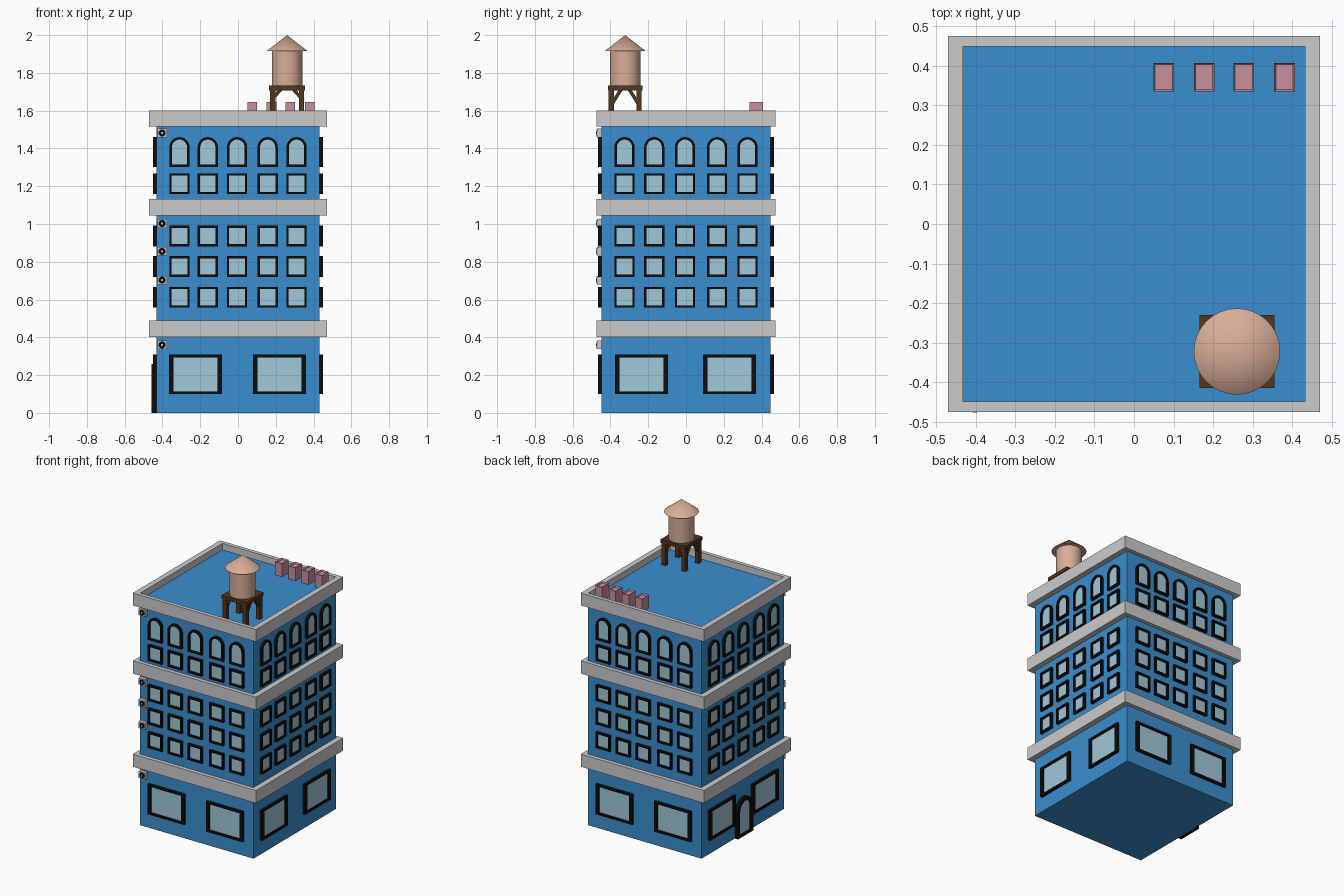
import bpy, bmesh
from math import pi, cos, sin, radians
from mathutils import Matrix, Vector

if "Cube" in bpy.data.objects:
    bpy.data.objects.remove(bpy.data.objects["Cube"])


def mat(name, rgb):
    m = bpy.data.materials.new(name)
    m.diffuse_color = (*rgb, 1)
    m.use_nodes = True
    m.node_tree.nodes["Principled BSDF"].inputs["Base Color"].default_value = m.diffuse_color
    return m


BLUE = mat("blue_wall", (0.042, 0.275, 0.62))
GLASS = mat("glass", (0.35, 0.58, 0.69))
BLACK = mat("black", (0.004, 0.004, 0.004))
TAN = mat("tan", (0.69, 0.42, 0.31))
PINK = mat("pink", (0.58, 0.28, 0.34))
BROWN = mat("brown", (0.09, 0.037, 0.013))


def finish(bm, name, material=None, smooth=False):
    bmesh.ops.recalc_face_normals(bm, faces=bm.faces)
    me = bpy.data.meshes.new(name)
    bm.to_mesh(me)
    bm.free()
    ob = bpy.data.objects.new(name, me)
    bpy.context.collection.objects.link(ob)
    if material:
        me.materials.append(material)
    if smooth:
        bpy.context.view_layer.objects.active = ob
        ob.select_set(True)
        bpy.ops.object.shade_smooth_by_angle(angle=radians(35))
        ob.select_set(False)
    return ob


def box(bm, lo, hi, M=Matrix()):
    lo, hi = Vector(lo), Vector(hi)
    S = Matrix.Diagonal((*(hi - lo), 1))
    return bmesh.ops.create_cube(bm, size=1, matrix=M @ Matrix.Translation((lo + hi) / 2) @ S)


def cone(bm, r1, r2, z0, z1, M=Matrix(), seg=32):
    bmesh.ops.create_cone(bm, cap_ends=True, segments=seg, radius1=r1, radius2=r2, depth=z1 - z0,
                          matrix=M @ Matrix.Translation((0, 0, (z0 + z1) / 2)))


def beam(bm, a, b, t):
    a, b = Vector(a), Vector(b)
    q = (b - a).to_track_quat('Z', 'X').to_matrix().to_4x4()
    box(bm, (-t / 2, -t / 2, 0), (t / 2, t / 2, (b - a).length), Matrix.Translation(a) @ q)


def outline(u, z, w, h, arch=False, ix=0, iz=0):
    """Rectangle or round-headed outline, centred on u with its sill at z."""
    r = w / 2 - ix
    pts = [(u - r, z + iz), (u + r, z + iz)]
    if arch:
        zc = z + h - w / 2
        return pts + [(u + r * cos(pi * k / 12), zc + r * sin(pi * k / 12)) for k in range(13)]
    return pts + [(u + r, z + h - iz), (u - r, z + h - iz)]


def ring(bm, outer, inner, d0, d1, M=Matrix()):
    """Extruded frame between two outlines with equal point counts."""
    loops = [[bm.verts.new(M @ Vector((x, y, d))) for x, y in pts]
             for pts, d in ((outer, d0), (outer, d1), (inner, d1), (inner, d0))]
    n = len(outer)
    for a in range(4):
        A, B = loops[a], loops[(a + 1) % 4]
        for i in range(n):
            bm.faces.new((A[i], A[(i + 1) % n], B[(i + 1) % n], B[i]))


def plate(bm, pts, d, M):
    bm.faces.new([bm.verts.new(M @ Vector((x, y, d))) for x, y in pts])


# Main block
BX, BY, ROOF = 0.432, 0.448, 1.555
bm = bmesh.new()
box(bm, (-BX, -BY, 0), (BX, BY, ROOF))
finish(bm, "building_body", BLUE)

# Ledges and parapet
for name, z0, z1 in (("lower_ledge", 0.403, 0.49), ("upper_ledge", 1.045, 1.133), ("parapet", 1.515, 1.6)):
    bm = bmesh.new()
    ring(bm, outline(0, -0.475, 0.94, 0.95), outline(0, -BY, 2 * BX, 2 * BY), z0, z1)
    finish(bm, name)

# Windows on the four walls
COLS = (-0.31, -0.16, -0.005, 0.157, 0.31)
for i, (side, dist, k) in enumerate((("front", BY, 1), ("right", BX, 1.05), ("back", BY, 1), ("left", BX, 1.05))):
    W = Matrix.Rotation(i * pi / 2, 4, 'Z') @ Matrix.Translation((0, -dist, 0)) @ Matrix.Rotation(pi / 2, 4, 'X')
    specs = [(u * k, z, 0.107, 0.11, False, 0.012, 0.012) for u in COLS for z in (0.557, 0.72, 0.882, 1.158)]
    specs += [(u * k, 1.303, 0.107, 0.157, True, 0.013, 0.012) for u in COLS]
    specs += [(u * k, 0.1, 0.28, 0.208, False, 0.024, 0.014) for u in (-0.225, 0.22)]
    frames, panes = bmesh.new(), bmesh.new()
    for u, z, w, h, arch, ix, iz in specs:
        inner = outline(u, z, w, h, arch, ix, iz)
        ring(frames, outline(u, z, w, h, arch), inner, 0, 0.017, W)
        plate(panes, inner, 0.006, W)
    finish(frames, side + "_window_frames", BLACK)
    finish(panes, side + "_window_glass", GLASS)

    # Arched entrance on the left wall
    if side == "left":
        inner = outline(0, 0, 0.17, 0.26, True, 0.022, 0.012)
        bm = bmesh.new()
        ring(bm, outline(0, 0, 0.17, 0.26, True), inner, 0, 0.025, W)
        finish(bm, "door_frame", BLACK)
        bm = bmesh.new()
        plate(bm, inner, 0.008, W)
        finish(bm, "door_glass", GLASS)

    # Fan units down the front corner
    if side == "front":
        cases, fans, hubs = bmesh.new(), bmesh.new(), bmesh.new()
        for z in (0.36, 0.703, 0.855, 1.003, 1.482):
            M = W @ Matrix.Translation((-0.402, z, 0))
            box(cases, (-0.025, -0.023, 0), (0.025, 0.023, 0.024), M)
            cone(fans, 0.019, 0.019, 0.02, 0.026, M, 16)
            cone(hubs, 0.006, 0.006, 0.02, 0.028, M, 12)
        finish(cases, "fan_unit_cases")
        finish(fans, "fan_unit_grilles", BLACK)
        finish(hubs, "fan_unit_hubs")

# Chimneys with a shallow recessed top
bm = bmesh.new()
for x in (0.075, 0.177, 0.277, 0.38):
    vs = box(bm, (x - 0.026, 0.335, ROOF), (x + 0.026, 0.407, 1.645))["verts"]
    top = [f for f in {f for v in vs for f in v.link_faces} if f.calc_center_median().z > 1.64]
    bmesh.ops.inset_region(bm, faces=top, thickness=0.006, depth=0)
    bmesh.ops.translate(bm, verts=top[0].verts, vec=(0, 0, -0.01))
finish(bm, "chimneys", PINK)

# Water tower tank and roof
cx, cy = 0.26, -0.322
T = Matrix.Translation((cx, cy, 0))
bm = bmesh.new()
cone(bm, 0.081, 0.081, 1.73, 1.916, T)
finish(bm, "water_tank", TAN, True)
bm = bmesh.new()
cone(bm, 0.109, 0, 1.915, 2.0, T)
finish(bm, "water_tank_roof", TAN, True)

# Water tower stand: platform, legs and knee braces
bm = bmesh.new()
box(bm, (-0.095, -0.092, 1.708), (0.095, 0.092, 1.732), T)
for sx in (-1, 1):
    for sy in (-1, 1):
        x, y = cx + sx * 0.076, cy + sy * 0.073
        box(bm, (x - 0.014, y - 0.014, ROOF), (x + 0.014, y + 0.014, 1.71))
        beam(bm, (x, y, 1.63), (x, cy + sy * 0.02, 1.715), 0.018)
        beam(bm, (x, y, 1.665), (x - sx * 0.045, y, 1.715), 0.018)
finish(bm, "water_tower_stand", BROWN)
